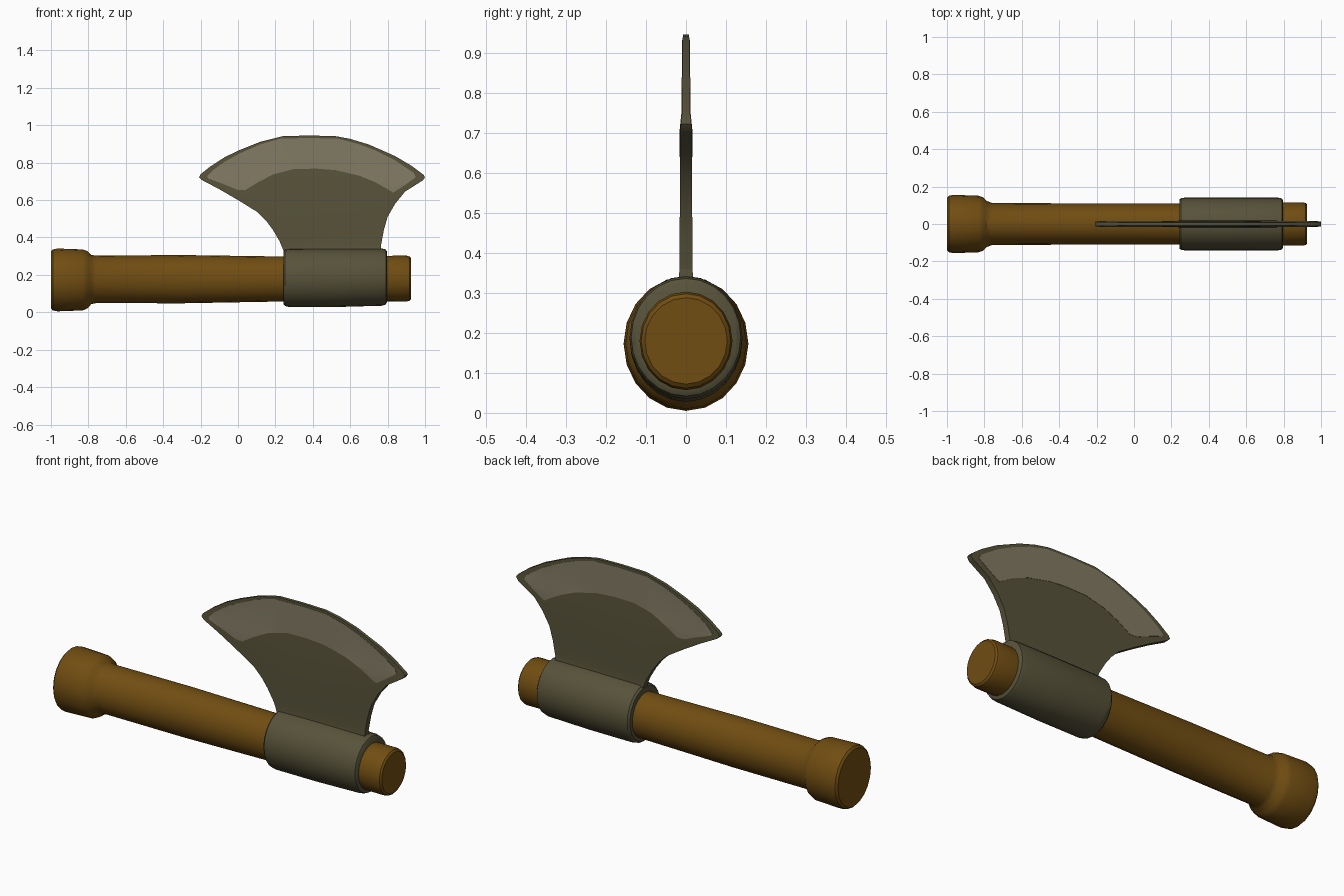
import bpy, bmesh, math
from mathutils import Vector


def material(name, rgb):
    m = bpy.data.materials.new(name)
    m.diffuse_color = (*rgb, 1)
    return m


WOOD = material("brown wood", (0.165, 0.075, 0.006))
STEEL = material("dark steel", (0.095, 0.085, 0.042))
EDGE = material("light edge steel", (0.22, 0.195, 0.125))


def finish(bm, name, mat, angle=35):
    bmesh.ops.recalc_face_normals(bm, faces=bm.faces)
    me = bpy.data.meshes.new(name)
    bm.to_mesh(me)
    bm.free()
    ob = bpy.data.objects.new(name, me)
    bpy.context.collection.objects.link(ob)
    me.materials.append(mat)
    bpy.ops.object.select_all(action='DESELECT')
    ob.select_set(True)
    bpy.context.view_layer.objects.active = ob
    bpy.ops.object.shade_smooth_by_angle(angle=math.radians(angle))
    return ob


def lathe_x(name, rings, mat, sides=20):
    """Closed elliptical tube along x; each ring is x, centre z, radius y, radius z."""
    bm = bmesh.new()
    loops = []
    for x, cz, ry, rz in rings:
        loops.append([bm.verts.new((x, ry * math.sin(2 * math.pi * i / sides),
                                    cz + rz * math.cos(2 * math.pi * i / sides)))
                      for i in range(sides)])
    for a, b in zip(loops, loops[1:]):
        for i in range(sides):
            j = (i + 1) % sides
            bm.faces.new((a[i], a[j], b[j], b[i]))
    bm.faces.new(loops[0])
    bm.faces.new(loops[-1])
    return finish(bm, name, mat)


# half thickness of the blade by height
LEVELS = [(0.28, 0.024), (0.36, 0.016), (0.70, 0.015), (0.75, 0.010), (0.95, 0.008)]


def half_thickness(z):
    if z <= LEVELS[0][0]:
        return LEVELS[0][1]
    for (z0, h0), (z1, h1) in zip(LEVELS, LEVELS[1:]):
        if z <= z1:
            return h0 + (h1 - h0) * (z - z0) / (z1 - z0)
    return LEVELS[-1][1]


def blade_plate(name, outline, mat, extra=0.0):
    """Outline in the xz plane, thickened to follow the blade taper."""
    bm = bmesh.new()
    front = bm.faces.new([bm.verts.new((x, -1, z)) for x, z in outline])
    ext = bmesh.ops.extrude_face_region(bm, geom=[front], use_keep_orig=True)
    for v in ext["geom"]:
        if isinstance(v, bmesh.types.BMVert):
            v.co.y = 1
    bmesh.ops.triangulate(bm, faces=[f for f in bm.faces if len(f.verts) > 4])
    for z, _ in LEVELS[1:-1]:
        bmesh.ops.bisect_plane(bm, geom=bm.verts[:] + bm.edges[:] + bm.faces[:],
                               plane_co=Vector((0, 0, z)), plane_no=Vector((0, 0, 1)))
    for v in bm.verts:
        v.co.y = math.copysign(half_thickness(v.co.z) + extra, v.co.y)
    return finish(bm, name, mat, 30)


# wooden handle with flared butt
lathe_x("handle", [
    (-1.0, 0.173, 0.14, 0.152), (-0.99, 0.173, 0.151, 0.163), (-0.965, 0.173, 0.156, 0.168),
    (-0.83, 0.173, 0.151, 0.163), (-0.805, 0.174, 0.142, 0.153), (-0.785, 0.175, 0.122, 0.132),
    (-0.76, 0.176, 0.113, 0.127), (-0.30, 0.177, 0.110, 0.129), (0.25, 0.178, 0.110, 0.120),
    (0.80, 0.18, 0.116, 0.122), (0.90, 0.18, 0.116, 0.123), (0.918, 0.18, 0.112, 0.118),
    (0.926, 0.18, 0.103, 0.108)], WOOD)

# steel socket wrapped round the handle
lathe_x("socket", [
    (0.242, 0.185, 0.130, 0.142), (0.252, 0.185, 0.139, 0.152), (0.275, 0.184, 0.141, 0.156),
    (0.52, 0.185, 0.141, 0.157), (0.77, 0.188, 0.141, 0.153), (0.79, 0.189, 0.137, 0.147),
    (0.797, 0.189, 0.127, 0.135)], STEEL, 24)

# blade
blade_plate("blade", [
    (0.246, 0.28), (0.243, 0.33), (0.222, 0.38), (0.187, 0.44), (0.15, 0.49), (0.105, 0.535),
    (0.0, 0.60), (-0.1, 0.658), (-0.195, 0.708), (-0.208, 0.722), (-0.2, 0.738),
    (-0.15, 0.778), (-0.07, 0.83), (0.01, 0.868), (0.12, 0.912), (0.24, 0.942),
    (0.38, 0.945), (0.52, 0.942), (0.60, 0.927), (0.70, 0.897), (0.84, 0.835),
    (0.93, 0.782), (0.992, 0.735), (1.0, 0.722), (0.988, 0.705), (0.893, 0.645),
    (0.84, 0.58), (0.80, 0.51), (0.78, 0.44), (0.765, 0.36), (0.765, 0.28)], STEEL)

# lighter ground cutting edge on both sides
blade_plate("cutting_edge", [
    (-0.16, 0.716), (-0.165, 0.728), (-0.134, 0.76), (-0.07, 0.806), (0.01, 0.85),
    (0.12, 0.898), (0.225, 0.928), (0.38, 0.932), (0.535, 0.928), (0.64, 0.901),
    (0.73, 0.867), (0.84, 0.812), (0.94, 0.745), (0.95, 0.722), (0.89, 0.678),
    (0.83, 0.64), (0.80, 0.658), (0.73, 0.697), (0.65, 0.73), (0.52, 0.76),
    (0.42, 0.768), (0.30, 0.766), (0.19, 0.738), (0.11, 0.697), (0.037, 0.652),
    (-0.005, 0.655), (-0.08, 0.686)], EDGE, 0.0015)
